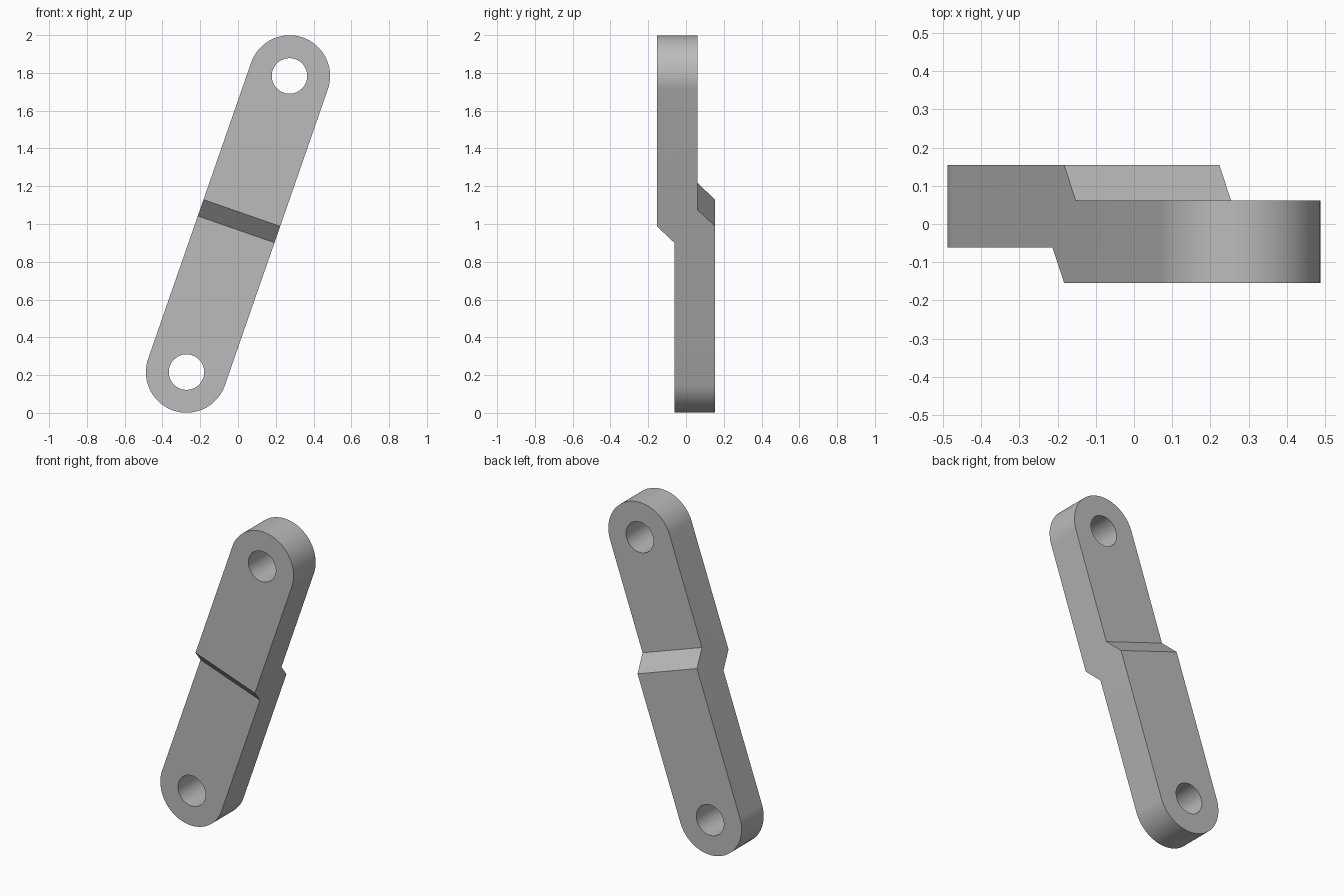
import bpy, bmesh, math
from mathutils import Matrix, Vector

if "Cube" in bpy.data.objects:
    bpy.data.objects.remove(bpy.data.objects["Cube"])

RADIUS, HOLE, REACH, TILT = 0.215, 0.094, 0.83, math.atan2(0.273, 0.785)
PLACE = Matrix.Translation((0, 0, 1)) @ Matrix.Rotation(TILT, 4, "Y")

steel = bpy.data.materials.new("grey_steel")
steel.use_nodes = True
GREY = (0.5, 0.5, 0.5, 1)
steel.diffuse_color = GREY
steel.node_tree.nodes["Principled BSDF"].inputs["Base Color"].default_value = GREY


def prism(name, points, depth):
    """Extrude a closed outline of 3D points along a depth vector."""
    bm = bmesh.new()
    face = bm.faces.new([bm.verts.new(p) for p in points])
    new = bmesh.ops.extrude_face_region(bm, geom=[face])["geom"]
    verts = [v for v in new if isinstance(v, bmesh.types.BMVert)]
    bmesh.ops.translate(bm, verts=verts, vec=Vector(depth))
    bmesh.ops.recalc_face_normals(bm, faces=bm.faces)
    bm.transform(PLACE)
    mesh = bpy.data.meshes.new(name)
    bm.to_mesh(mesh)
    bm.free()
    mesh.materials.append(steel)
    obj = bpy.data.objects.new(name, mesh)
    bpy.context.collection.objects.link(obj)
    return obj


def arc(radius, centre, start, sweep, steps):
    angles = [start + sweep * i / steps for i in range(steps + 1)]
    return [(radius * math.cos(a), -0.5, centre + radius * math.sin(a)) for a in angles]


def cut(target, cutter, operation):
    """Apply a boolean and discard its cutter."""
    cutter.hide_render = True
    mod = target.modifiers.new(cutter.name, "BOOLEAN")
    mod.object, mod.operation, mod.solver = cutter, operation, "EXACT"
    bpy.ops.object.select_all(action="DESELECT")
    bpy.context.view_layer.objects.active = target
    target.select_set(True)
    bpy.ops.object.modifier_apply(modifier=mod.name)
    bpy.data.objects.remove(cutter)


# Side profile (depth, length) with the offset step in the middle
profile = [(-0.154, 1.2), (-0.154, 0.062), (-0.062, -0.03), (-0.062, -1.2),
           (0.154, -1.2), (0.154, 0.062), (0.062, 0.154), (0.062, 1.2)]
link = prism("offset_link", [(-0.4, y, z) for y, z in profile], (0.8, 0, 0))

# Rounded ends
outline = arc(RADIUS, REACH, 0, math.pi, 48) + arc(RADIUS, -REACH, math.pi, math.pi, 48)
cut(link, prism("outline_cutter", outline, (0, 1, 0)), "INTERSECT")

# Pin holes
for z in (REACH, -REACH):
    hole = arc(HOLE, z, 0, math.tau, 64)[:-1]
    cut(link, prism("hole_cutter", hole, (0, 1, 0)), "DIFFERENCE")

bpy.ops.object.shade_smooth_by_angle(angle=math.radians(30))
